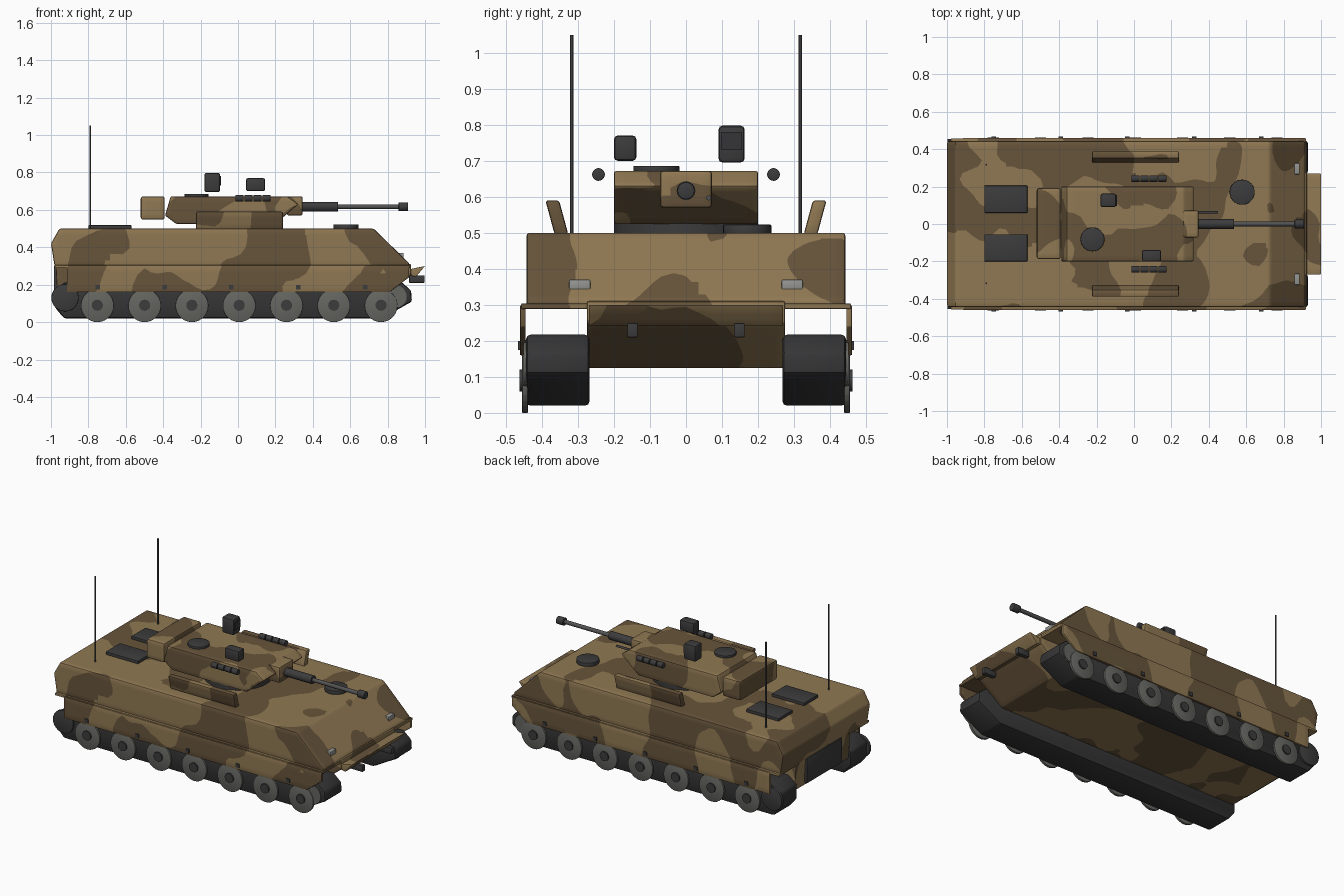
import bpy, bmesh, math
from mathutils import Vector, Matrix, noise

if "Cube" in bpy.data.objects:
    bpy.data.objects.remove(bpy.data.objects["Cube"])


def material(name, rgb):
    m = bpy.data.materials.new(name)
    m.diffuse_color = (*rgb, 1)
    m.use_nodes = True
    m.node_tree.nodes["Principled BSDF"].inputs["Base Color"].default_value = m.diffuse_color
    return m


TAN = material("light_tan", (0.28, 0.19, 0.087))
BROWN = material("dark_brown", (0.137, 0.09, 0.044))
DARK = material("dark_metal", (0.045, 0.045, 0.047))
TRACK = material("track_rubber", (0.036, 0.036, 0.038))
WHEEL = material("wheel_grey", (0.13, 0.13, 0.12))
STEEL = material("gun_steel", (0.085, 0.085, 0.085))
LAMP = material("lamp_grey", (0.3, 0.3, 0.29))


def blotch(p):
    # smooth field whose sign decides between tan and brown
    q = Vector((p.x * 3.3 + 4.1, p.y * 3.3 + 1.7, p.z * 2.6 + 9.3))
    return noise.noise(q) + 0.35 * noise.noise(q * 2.3) + 0.03


def camouflage(bm, step=0.035):
    # slice into a grid, then cut along the border of the blotches
    for axis in range(3):
        vals = [v.co[axis] for v in bm.verts]
        lo, hi = min(vals), max(vals)
        n = int((hi - lo) / step)
        for i in range(1, n + 1):
            co, no = Vector(), Vector()
            co[axis], no[axis] = lo + (hi - lo) * i / (n + 1), 1
            bmesh.ops.bisect_plane(bm, geom=bm.verts[:] + bm.edges[:] + bm.faces[:],
                                   plane_co=co, plane_no=no, dist=1e-5)
    val = {v: blotch(v.co) for v in bm.verts}
    cuts = []
    for e in bm.edges[:]:
        a, b = e.verts
        if val[a] * val[b] < 0:
            t = val[a] / (val[a] - val[b])
            if 0.02 < t < 0.98:
                cuts.append(bmesh.utils.edge_split(e, a, t)[1])
    for v in cuts:
        val[v] = 0.0
    bmesh.ops.connect_verts(bm, verts=cuts)
    for f in bm.faces:
        f.material_index = 0 if sum(val.get(v, 0.0) for v in f.verts) > 0 else 1


def finish(name, bm, mat, bevel=0.0):
    bmesh.ops.recalc_face_normals(bm, faces=bm.faces[:])
    if bevel:
        bmesh.ops.bevel(bm, geom=bm.edges[:], offset=bevel, segments=2,
                        profile=0.5, affect='EDGES', clamp_overlap=True)
    me = bpy.data.meshes.new(name)
    if mat is None:
        camouflage(bm)
        me.materials.append(TAN)
        me.materials.append(BROWN)
    else:
        me.materials.append(mat)
    bm.to_mesh(me)
    bm.free()
    ob = bpy.data.objects.new(name, me)
    bpy.context.collection.objects.link(ob)
    return ob


def prism(name, profile, y0, y1, mat=None, bevel=0.0):
    # side profile (x, z) swept across the width
    bm = bmesh.new()
    f = bm.faces.new([bm.verts.new((x, y0, z)) for x, z in profile])
    r = bmesh.ops.extrude_face_region(bm, geom=[f])
    vs = [v for v in r["geom"] if isinstance(v, bmesh.types.BMVert)]
    bmesh.ops.translate(bm, verts=vs, vec=(0, y1 - y0, 0))
    return finish(name, bm, mat, bevel)


def box(name, x, y, z, mat=None, bevel=0.0):
    return prism(name, [(x[0], z[0]), (x[1], z[0]), (x[1], z[1]), (x[0], z[1])],
                 y[0], y[1], mat, bevel)


def rod(name, center, radius, length, axis, mat, sides=24, bevel=0.0):
    bm = bmesh.new()
    rot = {"x": Matrix.Rotation(math.pi / 2, 4, 'Y'), "z": Matrix(),
           "y": Matrix.Rotation(math.pi / 2, 4, 'X')}[axis]
    bmesh.ops.create_cone(bm, cap_ends=True, segments=sides, radius1=radius,
                          radius2=radius, depth=length,
                          matrix=Matrix.Translation(center) @ rot)
    return finish(name, bm, mat, bevel)


# Hull
prism("upper_hull", [(-0.98, 0.295), (0.915, 0.295), (0.915, 0.315), (0.725, 0.5),
                     (-0.955, 0.5), (-1.0, 0.42)], -0.443, 0.443, None, 0.009)
prism("lower_hull", [(-0.965, 0.125), (0.76, 0.125), (0.925, 0.25), (0.925, 0.31),
                     (-0.975, 0.31)], -0.275, 0.275, None, 0.005)
prism("bow_plate", [(0.905, 0.28), (1.0, 0.3), (0.95, 0.24), (0.91, 0.25)], -0.27, 0.27, None, 0.003)
box("rear_door", (-0.985, -0.95), (-0.18, 0.18), (0.14, 0.3), DARK, 0.004)

# Running gear, skirts and paired fittings, mirrored on both sides
for s, side in ((-1, "right"), (1, "left")):
    def span(a, b):
        return tuple(sorted((s * a, s * b)))
    prism(f"{side}_track", [(-0.93, 0.02), (0.77, 0.02), (0.93, 0.11), (0.925, 0.17),
                            (0.87, 0.217), (-0.92, 0.217), (-0.98, 0.17), (-0.98, 0.08)],
          *span(0.268, 0.444), TRACK, 0.012)
    for i in range(7):
        x = -0.752 + i * 0.2528
        rod(f"{side}_road_wheel_{i}", (x, s * 0.447, 0.088), 0.088, 0.016, "y", WHEEL, 28, 0.002)
        rod(f"{side}_hub_{i}", (x, s * 0.453, 0.09), 0.03, 0.02, "y", DARK, 16)
    rod(f"{side}_idler", (0.84, s * 0.444, 0.135), 0.062, 0.014, "y", WHEEL, 24)
    rod(f"{side}_sprocket", (-0.925, s * 0.444, 0.13), 0.073, 0.02, "y", DARK, 24, 0.003)
    box(f"{side}_fender", (-0.98, 0.92), span(0.255, 0.458), (0.288, 0.304), None, 0.004)
    prism(f"{side}_skirt", [(-0.915, 0.16), (0.81, 0.16), (0.915, 0.24), (0.915, 0.298),
                            (-0.915, 0.298)], *span(0.445, 0.461), None, 0.003)
    for i in range(5):
        x = -0.75 + i * 0.3575
        box(f"{side}_skirt_bolt_{i}", (x - 0.012, x + 0.012), span(0.455, 0.467), (0.175, 0.199), DARK)

    # leaning deck rail
    rail = box(f"{side}_deck_rail", (-0.225, 0.24), span(0.34, 0.378), (0.495, 0.59), None, 0.007)
    for v in rail.data.vertices:
        v.co.y += s * ((v.co.z - 0.5) * 0.27 - 0.012)

    # smoke launchers
    for i in range(4):
        rod(f"{side}_smoke_launcher_{i}", (0.008 + i * 0.048, s * 0.243, 0.662),
            0.018, 0.043, "x", DARK, 14, 0.003)
    rod(f"{side}_antenna", (-0.79, s * 0.317, 0.775), 0.0045, 0.55, "z", STEEL, 8)
    box(f"{side}_headlight", (0.845, 0.885), span(0.265, 0.325), (0.34, 0.37), LAMP, 0.004)
    box(f"{side}_tow_hook", (0.915, 0.998), span(0.134, 0.163), (0.21, 0.25), DARK, 0.004)
    box(f"{side}_engine_grille", (-0.8, -0.57), (0.06, 0.205) if s > 0 else (-0.2, -0.055),
        (0.495, 0.518), DARK, 0.003)

# Turret
rod("turret_ring", (0, 0, 0.515), 0.2, 0.04, "z", DARK, 40)
prism("turret", [(-0.33, 0.525), (0.2, 0.525), (0.322, 0.63), (0.265, 0.672),
                 (-0.36, 0.672), (-0.39, 0.57)], -0.2, 0.2, None, 0.007)
box("turret_bustle", (-0.52, -0.392), (-0.188, 0.192), (0.548, 0.672), None, 0.012)
box("gun_mantlet", (0.262, 0.345), (-0.072, 0.072), (0.57, 0.672), None, 0.008)

# Gun
rod("gun_sleeve", (0.435, 0, 0.617), 0.026, 0.2, "x", DARK)
rod("gun_barrel", (0.7, 0, 0.617), 0.0125, 0.38, "x", STEEL)
rod("gun_muzzle", (0.884, 0, 0.617), 0.024, 0.05, "x", DARK, 24, 0.003)
rod("coaxial_gun", (0.395, 0.063, 0.597), 0.007, 0.11, "x", STEEL, 12)

# Hatches and sights
rod("commander_hatch", (-0.222, -0.082, 0.677), 0.064, 0.018, "z", DARK, 32, 0.003)
rod("driver_hatch", (0.578, 0.17, 0.508), 0.067, 0.03, "z", DARK, 32, 0.003)
box("commander_sight", (-0.18, -0.095), (0.09, 0.163), (0.695, 0.798), DARK, 0.012)
box("commander_sight_window", (-0.102, -0.09), (0.097, 0.156), (0.73, 0.78), TRACK)
box("gunner_sight", (0.043, 0.145), (-0.2, -0.138), (0.7, 0.77), DARK, 0.01)

# Smooth curved faces, keep edges sharp
for ob in bpy.context.collection.objects:
    ob.select_set(True)
    bpy.context.view_layer.objects.active = ob
bpy.ops.object.shade_smooth_by_angle(angle=math.radians(30))
